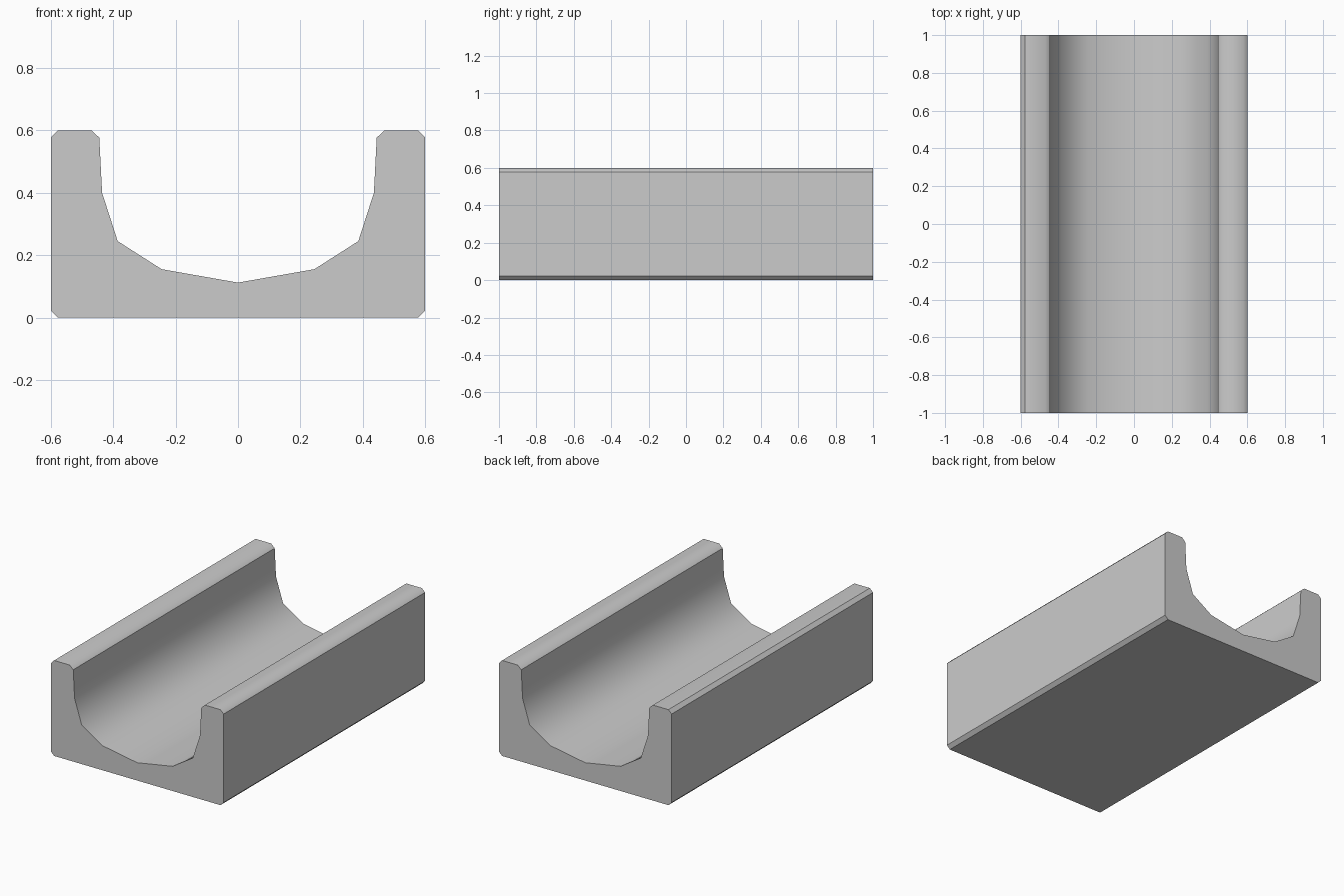
import bpy, bmesh, math

cube = bpy.data.objects.get("Cube")
if cube:
    bpy.data.objects.remove(cube, do_unlink=True)

# Plain grey material
mat = bpy.data.materials.new("light_grey")
mat.use_nodes = True
grey = (0.6, 0.6, 0.6, 1)
mat.diffuse_color = grey
mat.node_tree.nodes["Principled BSDF"].inputs["Base Color"].default_value = grey

# Half cross-section: bottom chamfer, wall, rim, then down into the channel
half = [(0.578, 0), (0.6, 0.022), (0.6, 0.578), (0.578, 0.6), (0.47, 0.6),
        (0.445, 0.577), (0.436, 0.4), (0.386, 0.245), (0.245, 0.155)]
profile = half + [(0, 0.112)] + [(-x, z) for x, z in reversed(half)]

# Extrude the profile along the length
bm = bmesh.new()
face = bm.faces.new([bm.verts.new((x, -1, z)) for x, z in profile])
ext = bmesh.ops.extrude_face_region(bm, geom=[face], use_keep_orig=True)
bmesh.ops.translate(bm, vec=(0, 2, 0),
                    verts=[g for g in ext["geom"] if isinstance(g, bmesh.types.BMVert)])
bmesh.ops.recalc_face_normals(bm, faces=bm.faces)

# Smooth channel, crisp chamfers and ends; one rim edge is blended
for f in bm.faces:
    f.smooth = True
for e in bm.edges:
    mid = (e.verts[0].co + e.verts[1].co) / 2
    blended = abs(mid.x - 0.578) < 0.001 and mid.z > 0.59 and abs(mid.y) < 0.5
    e.smooth = blended or e.calc_face_angle() < math.radians(44)

mesh = bpy.data.meshes.new("channel_block")
bm.to_mesh(mesh)
bm.free()
mesh.materials.append(mat)
block = bpy.data.objects.new("channel_block", mesh)
bpy.context.collection.objects.link(block)
